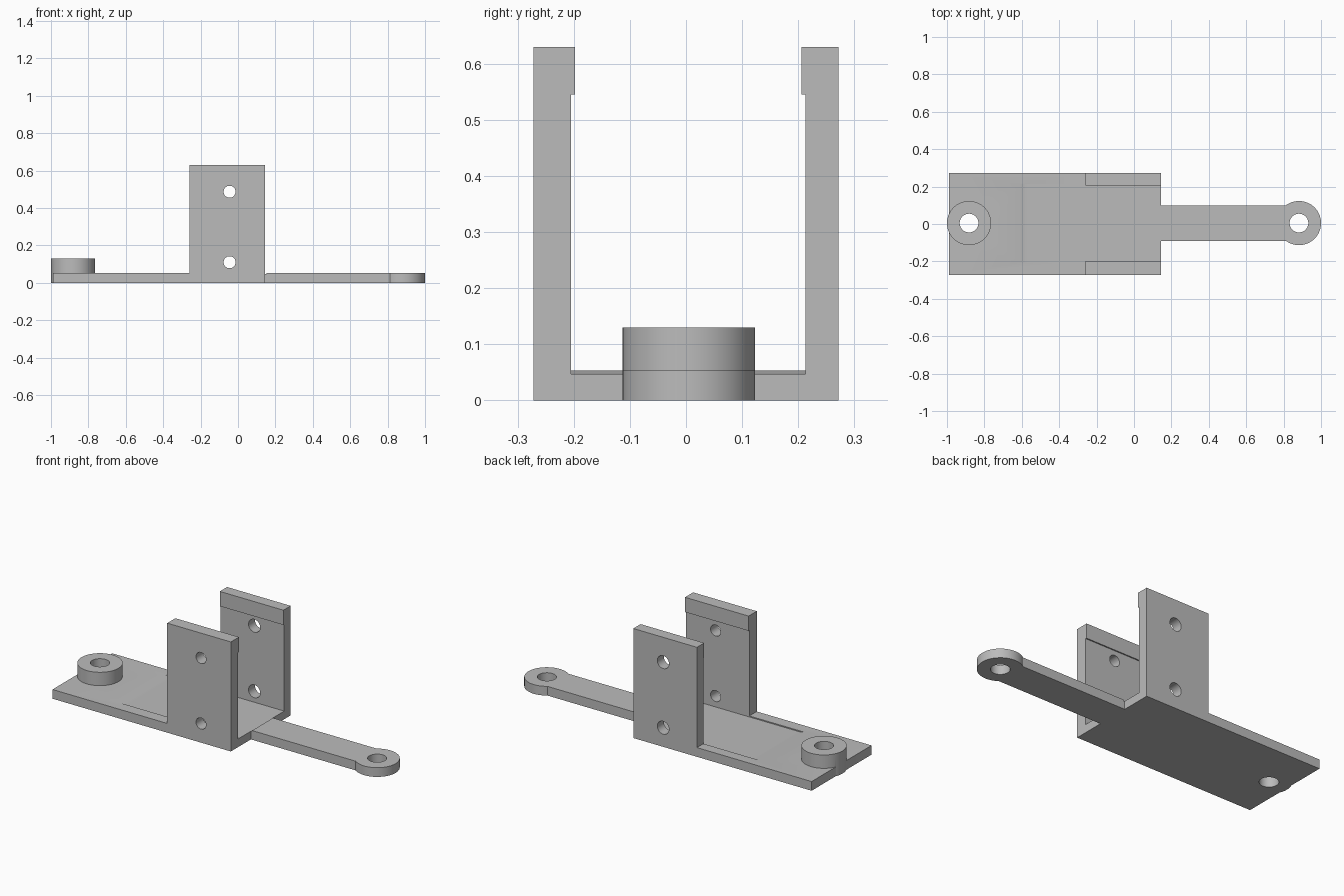
import bpy, bmesh, math
from mathutils import Matrix, Vector

cube = bpy.data.objects.get("Cube")
if cube:
    bpy.data.objects.remove(cube, do_unlink=True)

grey = bpy.data.materials.new("plain grey")
grey.use_nodes = True
grey.diffuse_color = (0.5, 0.5, 0.5, 1)
grey.node_tree.nodes["Principled BSDF"].inputs["Base Color"].default_value = (0.5, 0.5, 0.5, 1)

THICK, FLOOR = 0.053, 0.047      # plate top and recess floor
HALF_Y, FRONT_X = 0.272, 0.145   # plate half width and wall end
Y_IN = (-0.205, 0.213)           # inner wall faces
MID_Y, EYE_R, EYE_HOLE = 0.005, 0.118, 0.05
BOSS_X, EYE_X = -0.882, 0.882


def finish(name, bm):
    bmesh.ops.recalc_face_normals(bm, faces=bm.faces)
    mesh = bpy.data.meshes.new(name)
    bm.to_mesh(mesh)
    bm.free()
    mesh.materials.append(grey)
    obj = bpy.data.objects.new(name, mesh)
    bpy.context.collection.objects.link(obj)
    return obj


def prism(name, points, depth):
    """Extrude a closed outline of 3D points along a vector."""
    bm = bmesh.new()
    face = bm.faces.new([bm.verts.new(p) for p in points])
    ext = bmesh.ops.extrude_face_region(bm, geom=[face])
    moved = [v for v in ext["geom"] if isinstance(v, bmesh.types.BMVert)]
    bmesh.ops.translate(bm, verts=moved, vec=depth)
    return finish(name, bm)


def box(name, x0, x1, y0, y1, z0, z1):
    return prism(name, [(x0, y0, z0), (x1, y0, z0), (x1, y1, z0), (x0, y1, z0)],
                 Vector((0, 0, z1 - z0)))


def cylinder(name, center, radius, depth, along_y=False):
    bm = bmesh.new()
    turn = Matrix.Rotation(math.pi / 2, 4, "X") if along_y else Matrix()
    bmesh.ops.create_cone(bm, cap_ends=True, segments=64, radius1=radius, radius2=radius,
                          depth=depth, matrix=Matrix.Translation(center) @ turn)
    return finish(name, bm)


def combine(target, tool, operation):
    mod = target.modifiers.new("combine", "BOOLEAN")
    mod.operation, mod.solver, mod.object = operation, "EXACT", tool
    bpy.context.view_layer.objects.active = target
    bpy.ops.object.modifier_apply(modifier=mod.name)
    bpy.data.objects.remove(tool, do_unlink=True)


# Base plate
bracket = box("mounting_bracket", -0.99, FRONT_X, -HALF_Y, HALF_Y, 0, THICK)

# Upright walls with an inward lip at the top
for inner, side in zip(Y_IN, (-1, 1)):
    lip = inner - side * 0.007
    outline = [(side * HALF_Y, 0), (inner, 0), (inner, 0.545),
               (lip, 0.545), (lip, 0.63), (side * HALF_Y, 0.63)]
    wall = prism("wall", [(-0.26, y, z) for y, z in outline], Vector((FRONT_X + 0.26, 0, 0)))
    combine(bracket, wall, "UNION")

# Arm, its round eye, and the raised boss
combine(bracket, box("arm", 0.1, EYE_X, MID_Y - 0.095, MID_Y + 0.095, 0, THICK), "UNION")
combine(bracket, cylinder("eye", (EYE_X, MID_Y, THICK / 2), EYE_R, THICK), "UNION")
combine(bracket, cylinder("boss", (BOSS_X, MID_Y, 0.065), EYE_R, 0.13), "UNION")

# Shallow floor recess that curves up at its rear end
curve = [(-0.57 - 0.04 * t, FLOOR + (THICK - FLOOR) * t * t) for t in (0, 0.25, 0.5, 0.75, 1)]
outline = [(0.153, FLOOR)] + curve + [(-0.61, 0.07), (0.153, 0.07)]
recess = prism("recess", [(x, Y_IN[0], z) for x, z in outline],
               Vector((0, Y_IN[1] - Y_IN[0], 0)))
combine(bracket, recess, "DIFFERENCE")

# Vertical holes through boss and eye
for x in (BOSS_X, EYE_X):
    combine(bracket, cylinder("bore", (x, MID_Y, 0.05), EYE_HOLE, 0.4), "DIFFERENCE")

# Screw holes through the walls, wider in the rear wall
for side, radius in ((-1, 0.032), (1, 0.037)):
    for z in (0.11, 0.487):
        hole = cylinder("screw_hole", (-0.045, side * 0.24, z), radius, 0.2, True)
        combine(bracket, hole, "DIFFERENCE")

# Smooth round surfaces, keep corners sharp
bpy.ops.object.select_all(action="DESELECT")
bracket.select_set(True)
bpy.context.view_layer.objects.active = bracket
bpy.ops.object.shade_smooth_by_angle(angle=math.radians(30))
